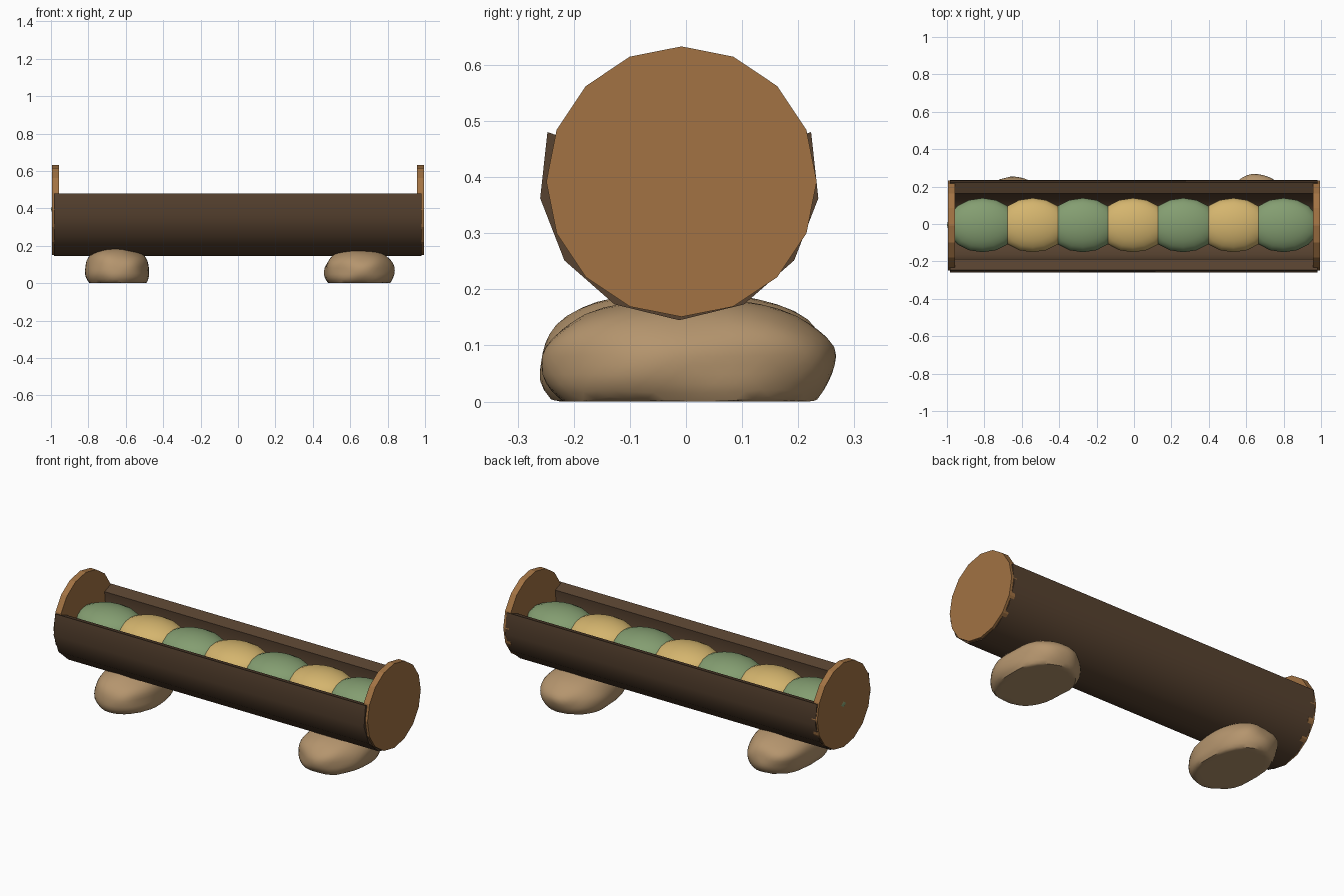
import bpy, bmesh, math
from mathutils import Vector, noise

cube = bpy.data.objects.get("Cube")
if cube:
    bpy.data.objects.remove(cube)


def material(name, rgb):
    m = bpy.data.materials.new(name)
    m.use_nodes = True
    m.diffuse_color = (*rgb, 1)
    bsdf = m.node_tree.nodes["Principled BSDF"]
    bsdf.inputs["Base Color"].default_value = (*rgb, 1)
    bsdf.inputs["Roughness"].default_value = 0.9
    return m


BARK = material("dark bark", (0.095, 0.054, 0.029))
WOOD = material("cut wood", (0.36, 0.17, 0.056))
GREEN = material("leaf green", (0.23, 0.34, 0.165))
YELLOW = material("straw yellow", (0.66, 0.46, 0.155))
STONE = material("tan stone", (0.46, 0.30, 0.155))


def finish(obj, name, mat, angle=None):
    obj.name = name
    obj.data.materials.append(mat)
    if angle:
        bpy.ops.object.select_all(action='DESELECT')
        bpy.context.view_layer.objects.active = obj
        obj.select_set(True)
        bpy.ops.object.shade_smooth_by_angle(angle=math.radians(angle))


def from_bmesh(bm, name, mat, angle):
    bmesh.ops.recalc_face_normals(bm, faces=bm.faces)
    mesh = bpy.data.meshes.new(name)
    bm.to_mesh(mesh)
    bm.free()
    obj = bpy.data.objects.new(name, mesh)
    bpy.context.collection.objects.link(obj)
    finish(obj, name, mat, angle)


# Hollow log open at the top: two arcs extruded along x
AXIS_Y, AXIS_Z, STEPS = -0.012, 0.395, 8


def arc(radius):
    angles = [math.radians(20 - 220 * i / STEPS) for i in range(STEPS + 1)]
    return [(AXIS_Y + radius * math.cos(a), AXIS_Z + radius * math.sin(a)) for a in angles]


outer, inner = arc(0.25), arc(0.185)
bm = bmesh.new()
ends = [[[bm.verts.new((x, y, z)) for y, z in ring] for ring in (outer, inner)]
        for x in (-0.985, 0.98)]
(o1, i1), (o2, i2) = ends
for k in range(STEPS):
    for a, b in ((o1, o2), (i1, i2), (o1, i1), (o2, i2)):
        bm.faces.new((a[k], a[k + 1], b[k + 1], b[k]))
for k in (0, STEPS):
    bm.faces.new((o1[k], o2[k], i2[k], i1[k]))
from_bmesh(bm, "log_trough", BARK, 32)

# Round end boards
for name, x in (("right_end_board", -0.976), ("left_end_board", 0.976)):
    bpy.ops.mesh.primitive_cylinder_add(vertices=16, radius=0.241, depth=0.036,
                                        location=(x, -0.008, 0.392),
                                        rotation=(0, math.pi / 2, 0))
    finish(bpy.context.object, name, WOOD)

# Row of overlapping cushions in alternating colours
for i in range(7):
    bpy.ops.mesh.primitive_uv_sphere_add(segments=16, ring_count=10, radius=1,
                                         location=(-0.81 + 0.2683 * i, -0.006, 0.395))
    cushion = bpy.context.object
    cushion.scale = (0.19, 0.145, 0.08)
    finish(cushion, f"cushion_{i + 1}", YELLOW if i % 2 else GREEN, 40)


# Supporting stones: lumpy, flat-bottomed boulders
def stone(name, centre, size, seed):
    bm = bmesh.new()
    bmesh.ops.create_icosphere(bm, subdivisions=4, radius=1)
    for v in bm.verts:
        n = v.co.normalized()
        lump = 1 + 0.06 * noise.noise(n * 1.6 + Vector((seed, 0, 0)))
        square = sum(abs(c) ** 2.3 for c in n) ** (-1 / 2.3)
        p = n * lump * square
        v.co = Vector(centre) + Vector((p.x * size[0], p.y * size[1], p.z * size[2]))
        v.co.z = max(v.co.z, 0.0)
    from_bmesh(bm, name, STONE, 35)


stone("right_stone", (-0.648, -0.003, 0.07), (0.175, 0.257, 0.122), 3)
stone("left_stone", (0.648, 0.006, 0.065), (0.186, 0.255, 0.118), 8)
